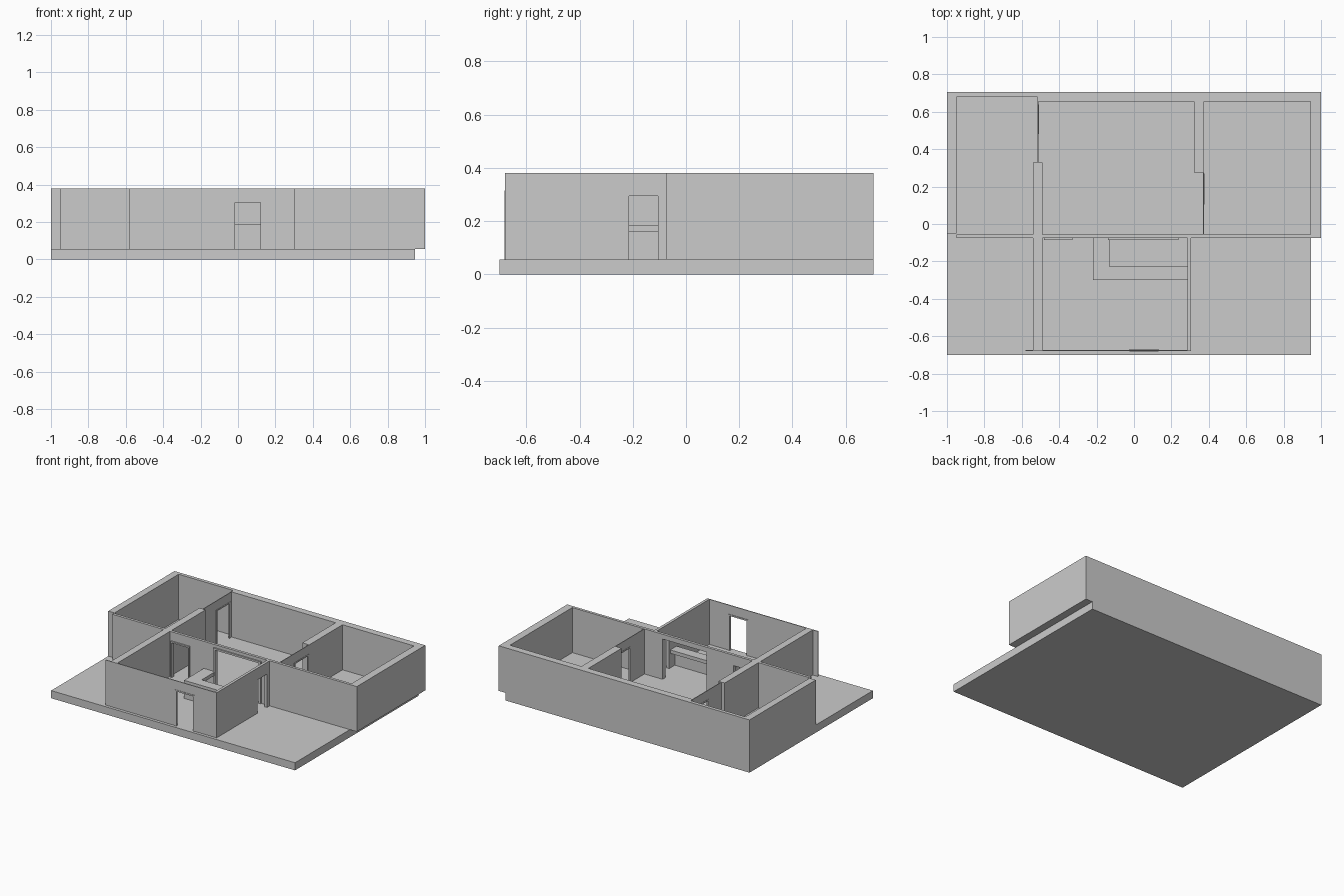
import bpy, bmesh

if "Cube" in bpy.data.objects:
    bpy.data.objects.remove(bpy.data.objects["Cube"])

FLOOR, TOP = 0.055, 0.38


def add_box(bm, x0, x1, y0, y1, z0, z1):
    vs = [bm.verts.new((x, y, z)) for z in (z0, z1)
          for x, y in ((x0, y0), (x1, y0), (x1, y1), (x0, y1))]
    for f in ((3, 2, 1, 0), (4, 5, 6, 7), (0, 1, 5, 4),
              (1, 2, 6, 5), (2, 3, 7, 6), (3, 0, 4, 7)):
        bm.faces.new([vs[i] for i in f])


def build(name, boxes):
    bm = bmesh.new()
    for b in boxes:
        add_box(bm, *b)
    mesh = bpy.data.meshes.new(name)
    bm.to_mesh(mesh)
    bm.free()
    ob = bpy.data.objects.new(name, mesh)
    bpy.context.collection.objects.link(ob)
    return ob


def prism(name, outline, z0, z1):
    bm = bmesh.new()
    face = bm.faces.new([bm.verts.new((x, y, z0)) for x, y in outline])
    ext = bmesh.ops.extrude_face_region(bm, geom=[face])
    verts = [v for v in ext["geom"] if isinstance(v, bmesh.types.BMVert)]
    bmesh.ops.translate(bm, verts=verts, vec=(0, 0, z1 - z0))
    bmesh.ops.recalc_face_normals(bm, faces=bm.faces)
    mesh = bpy.data.meshes.new(name)
    bm.to_mesh(mesh)
    bm.free()
    ob = bpy.data.objects.new(name, mesh)
    bpy.context.collection.objects.link(ob)


def run(axis, a0, a1, t0, t1, z0, z1):
    """Box running along an axis, with thickness t0..t1 across it."""
    return (a0, a1, t0, t1, z0, z1) if axis == "x" else (t0, t1, a0, a1, z0, z1)


def wall(name, axis, start, end, t0, t1, doors=()):
    """Wall profile in elevation, doors = (from, to, head height)."""
    pts = [(start, FLOOR)]
    for d0, d1, h in doors:
        pts += [(d0, FLOOR), (d0, h), (d1, h), (d1, FLOOR)]
    pts += [(end, FLOOR), (end, TOP), (start, TOP)]
    bm = bmesh.new()
    co = [(a, t0, z) if axis == "x" else (t0, a, z) for a, z in pts]
    face = bm.faces.new([bm.verts.new(c) for c in co])
    ext = bmesh.ops.extrude_face_region(bm, geom=[face])
    verts = [v for v in ext["geom"] if isinstance(v, bmesh.types.BMVert)]
    move = (0, t1 - t0, 0) if axis == "x" else (t1 - t0, 0, 0)
    bmesh.ops.translate(bm, verts=verts, vec=move)
    bmesh.ops.recalc_face_normals(bm, faces=bm.faces)
    mesh = bpy.data.meshes.new(name)
    bm.to_mesh(mesh)
    bm.free()
    ob = bpy.data.objects.new(name, mesh)
    bpy.context.collection.objects.link(ob)


def frame(name, axis, a0, a1, head, t0, t1, w=0.01):
    """Door frame: two jambs and a lintel around opening a0..a1."""
    build(name, [run(axis, a0 - w, a0, t0, t1, FLOOR, head),
                 run(axis, a1, a1 + w, t0, t1, FLOOR, head),
                 run(axis, a0 - w, a1 + w, t0, t1, head, head + w)])


# Floor slab
build("floor_slab", [(-1, 0.945, -0.7, 0.705, 0, FLOOR)])

# Outer walls of the rear block, one continuous U
prism("outer_walls", [(-1, -0.05), (-0.95, -0.05), (-0.95, 0.68), (-0.513, 0.68),
                      (-0.513, 0.655), (0.945, 0.655), (0.945, -0.075),
                      (1, -0.075), (1, 0.705), (-1, 0.705)], FLOOR, TOP)

# Long middle wall with a door and a wide opening
wall("middle_wall", "x", -0.95, 0.945, -0.075, -0.055,
     [(-0.47, -0.34, 0.305), (-0.125, 0.225, 0.345)])
frame("middle_door_frame", "x", -0.47, -0.34, 0.305, -0.085, -0.055)
frame("wide_opening_frame", "x", -0.125, 0.225, 0.345, -0.085, -0.055, 0.013)

# Partitions: thick stretch plus thin stretch with a door
wall("left_partition", "y", -0.055, 0.33, -0.54, -0.49)
wall("left_door_wall", "y", 0.33, 0.68, -0.515, -0.51, [(0.49, 0.63, 0.305)])
frame("left_door_frame", "y", 0.49, 0.63, 0.305, -0.517, -0.508)
wall("right_partition", "y", 0.275, 0.655, 0.32, 0.375)
wall("right_door_wall", "y", -0.055, 0.275, 0.37, 0.375, [(0.115, 0.26, 0.305)])
frame("right_door_frame", "y", 0.115, 0.26, 0.305, 0.368, 0.377)

# Front room
wall("front_room_left_wall", "y", -0.673, -0.075, -0.54, -0.49)
wall("front_room_right_wall", "y", -0.673, -0.075, 0.285, 0.305,
     [(-0.215, -0.105, 0.295)])
wall("front_wall", "x", -0.58, 0.305, -0.679, -0.673, [(-0.015, 0.12, 0.305)])
frame("front_door_frame", "x", -0.015, 0.12, 0.305, -0.682, -0.669)

# L-shaped counter: top over a slim outer panel
prism("counter_top", [(-0.22, -0.075), (-0.22, -0.3), (0.285, -0.3), (0.285, -0.228),
                      (-0.13, -0.228), (-0.13, -0.075)], 0.16, 0.185)
prism("counter_base", [(-0.22, -0.075), (-0.22, -0.3), (0.285, -0.3), (0.285, -0.28),
                       (-0.2, -0.28), (-0.2, -0.075)], FLOOR, 0.16)
